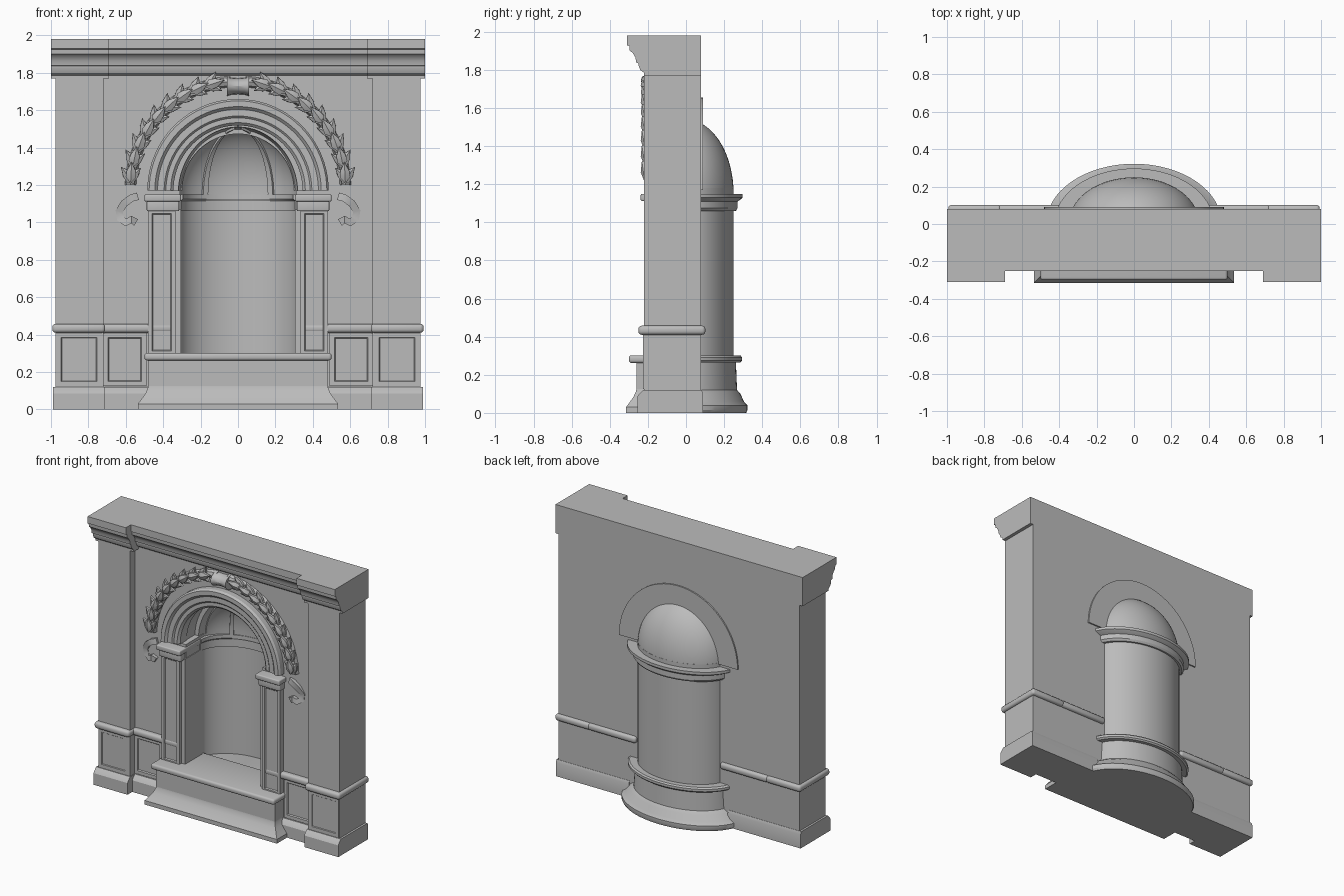
import bpy, bmesh
from math import sin, cos, pi, radians
from mathutils import Matrix, Vector

cube = bpy.data.objects.get("Cube")
if cube:
    bpy.data.objects.remove(cube)

stone = bpy.data.materials.new("grey stone")
stone.use_nodes = True
GREY = (0.5, 0.5, 0.5, 1)
stone.diffuse_color = GREY
stone.node_tree.nodes["Principled BSDF"].inputs["Base Color"].default_value = GREY
parts = []


def finish(name, bm):
    bmesh.ops.recalc_face_normals(bm, faces=bm.faces)
    mesh = bpy.data.meshes.new(name)
    bm.to_mesh(mesh)
    bm.free()
    mesh.materials.append(stone)
    ob = bpy.data.objects.new(name, mesh)
    bpy.context.collection.objects.link(ob)
    parts.append(ob)
    return ob


def loft(name, rings):
    """Skin a row of closed cross-sections and cap both ends."""
    bm = bmesh.new()
    rows = [[bm.verts.new(p) for p in ring] for ring in rings]
    n = len(rows[0])
    for a, b in zip(rows, rows[1:]):
        for i in range(n):
            j = (i + 1) % n
            bm.faces.new((a[i], a[j], b[j], b[i]))
    bm.faces.new(rows[0])
    bm.faces.new(rows[-1])
    return finish(name, bm)


def box(name, x0, x1, y0, y1, z0, z1, panel=0, bevel=0):
    bm = bmesh.new()
    bmesh.ops.create_cube(bm, size=1)
    for v in bm.verts:
        v.co = ((x0, x1)[v.co.x > 0], (y0, y1)[v.co.y > 0], (z0, z1)[v.co.z > 0])
    bm.normal_update()
    if panel:
        front = [f for f in bm.faces if f.normal.y < -0.9]
        bmesh.ops.inset_individual(bm, faces=front, thickness=panel)
        bmesh.ops.inset_individual(bm, faces=front, thickness=0.008, depth=-0.008)
    if bevel:
        bmesh.ops.bevel(bm, geom=bm.edges[:], offset=bevel, segments=3,
                        profile=0.5, affect='EDGES')
    return finish(name, bm)


def prism_x(name, x0, x1, profile):
    return loft(name, [[(x, y, z) for y, z in profile] for x in (x0, x1)])


def pair(make, name, x0, x1, *args, **kw):
    make("left_" + name, x0, x1, *args, **kw)
    make("right_" + name, -x1, -x0, *args, **kw)


def niche_ring(name, profile, steps=32):
    """Sweep (offset, z) points round the half-oval niche plan."""
    angles = [pi * i / steps for i in range(steps + 1)]
    return loft(name, [[((.35 + s) * cos(t), (.25 + .6 * s) * sin(t), z)
                        for s, z in profile] for t in angles])


SPRING = 1.17

# Wall with an arched opening
arch = [(.35 * cos(pi * i / 32), SPRING + .36 * sin(pi * i / 32)) for i in range(33)]
outline = ([(.74, 0), (.74, 1.8), (-.74, 1.8), (-.74, 0), (-.31, 0), (-.31, SPRING)]
           + arch[::-1] + [(.31, SPRING), (.31, 0)])
loft("wall", [[(x, y, z) for x, z in outline] for y in (-.16, .08)])

# Corner piers, skirting and chair rail
pair(box, "pier", .72, .975, -.22, .08, .1, 1.8)
pair(box, "pier_lower_panel", .73, .97, -.225, 0, .125, .41, panel=.035)
pair(box, "wall_lower_panel", .49, .72, -.17, 0, .125, .41, panel=.035)


def skirting(front):
    return [(.09, 0), (front - .035, 0), (front - .035, .085), (front - .025, .1),
            (front - .005, .12), (.082, .12), (.09, .1)]


pair(prism_x, "pier_skirting", .715, .99, skirting(-.22))
pair(prism_x, "wall_skirting", .4, .72, skirting(-.165))
pair(box, "pier_rail", .71, .993, -.25, .102, .41, .458, bevel=.018)
pair(box, "wall_rail", .34, .73, -.195, .102, .41, .458, bevel=.018)


# Entablature, breaking forward over the piers
def cornice(shift):
    steps = [(-.22, 1.77), (-.22, 1.785), (-.24, 1.8), (-.25, 1.825), (-.25, 1.835),
             (-.262, 1.84), (-.265, 1.865), (-.28, 1.89), (-.295, 1.9), (-.297, 1.925),
             (-.31, 1.93), (-.31, 1.98)]
    return [(y + shift, z) for y, z in steps] + [(.08, 1.98), (.08, 1.77)]


pair(prism_x, "pier_cornice", .69, 1.0, cornice(0))
prism_x("wall_cornice", -.7, .7, cornice(.058))

# Niche shell: half-oval drum, half dome and back mouldings
niche_ring("niche_drum", [(0, .1), (0, 1.18), (-.03, 1.18), (-.03, .1)])
niche_ring("niche_floor", [(-.34, 0), (.11, 0), (.12, .015), (.12, .04), (.09, .06),
                           (.06, .1), (.03, .12), (.02, .27), (-.34, .29)])
niche_ring("niche_sill_ring", [(-.02, .265), (.06, .265), (.073, .275), (.073, .292),
                               (.06, .302), (-.02, .302)])
niche_ring("niche_impost", [(-.045, 1.06), (.02, 1.06), (.035, 1.075), (.035, 1.11),
                            (.06, 1.12), (.078, 1.13), (.078, 1.15), (-.055, 1.15),
                            (-.055, 1.125), (-.045, 1.115)])


def dome_point(t, e, grow):
    return ((.32 + grow) * cos(t) * cos(e), (.22 + grow) * sin(t) * cos(e),
            SPRING - .02 + (.36 + grow) * sin(e))


elev = [pi / 2 * i / 16 for i in range(16)] + [pi / 2 - .005]
loft("niche_dome", [[dome_point(pi * k / 32, e, .03) for e in elev]
                    + [dome_point(pi * k / 32, e, 0) for e in reversed(elev)]
                    for k in range(33)])
for side, t in (("left", radians(56)), ("right", radians(124))):
    loft(side + "_dome_rib", [[dome_point(t + w, e, g) for w, g in
                               ((-.05, .01), (-.05, -.012), (.05, -.012), (.05, .01))]
                              for e in elev[:-1]])


# Arch bands on the front and the back
def arch_band(name, profile):
    loft(name, [[(r * cos(pi * i / 40), y, SPRING + r * sin(pi * i / 40) * 1.01)
                 for r, y in profile] for i in range(41)])


arch_band("archivolt", [(.345, -.1), (.345, -.175), (.36, -.19), (.385, -.19),
                        (.395, -.2), (.43, -.2), (.445, -.215), (.475, -.215),
                        (.485, -.2), (.485, -.14)])
arch_band("back_arch_band", [(.3, .06), (.3, .09), (.48, .09), (.48, .06)])

# Jamb pilasters with stepped caps
pair(box, "jamb", .335, .48, -.2, -.1, .29, 1.07, panel=.03)
pair(box, "jamb_reveal", .305, .34, -.175, .02, .29, 1.07)
pair(box, "jamb_cap_lower", .315, .488, -.215, .02, 1.06, 1.115, bevel=.006)
pair(box, "jamb_cap_upper", .305, .5, -.238, .02, 1.112, 1.15, bevel=.008)

# Projecting sill and its flared foot
box("sill_slab", -.5, .5, -.3, .05, .262, .302, bevel=.014)
box("sill_body", -.48, .48, -.26, .05, .1, .27)
foot = [(.535, -.315, 0), (.535, -.315, .03), (.52, -.3, .05), (.495, -.275, .085),
        (.482, -.262, .115), (.48, -.26, .125)]
loft("sill_foot", [[(-x, y, z), (x, y, z), (x, .05, z), (-x, .05, z)]
                   for x, y, z in foot])


# Laurel garland
def add_leaf(bm, matrix, length, width):
    rim = [(0, 0), (.3, .5), (.6, .42), (1, 0), (.6, -.42), (.3, -.5)]
    low = [bm.verts.new(matrix @ Vector((u * length, v * width, 0))) for u, v in rim]
    top = [bm.verts.new(matrix @ Vector((u * length, v * width, .016))) for u, v in rim]
    peak = bm.verts.new(matrix @ Vector((.5 * length, 0, .03)))
    bm.faces.new(low)
    for i in range(6):
        j = (i + 1) % 6
        bm.faces.new((low[i], low[j], top[j], top[i]))
        bm.faces.new((top[i], top[j], peak))


STAND = Matrix.Rotation(pi / 2, 4, 'X')      # flat XY shapes turned to face the front
for name, sx in (("left", 1), ("right", -1)):
    bm = bmesh.new()
    for k in range(9):
        a = radians(3 + 8.6 * k)
        for splay, radius, lift in ((-42, .555, .178), (42, .60, .178), (0, .575, .2)):
            place = Matrix.Translation((radius * cos(a), -lift, SPRING + .01 + radius * sin(a)))
            turn = Matrix.Rotation(a + pi / 2 + radians(splay), 4, 'Z')
            tilt = Matrix.Rotation(radians(-8), 4, 'Y')
            add_leaf(bm, Matrix.Scale(sx, 4, (1, 0, 0)) @ place @ STAND @ turn @ tilt,
                     .115, .056)
    finish(name + "_laurel_leaves", bm)

    # Stem behind the leaves
    loft(name + "_laurel_stem",
         [[(sx * (.575 + .03 * cos(q)) * cos(a), -.16 - .035 * sin(q),
            SPRING + .01 + (.575 + .03 * cos(q)) * sin(a))
           for q in (0, pi / 4, pi / 2, 3 * pi / 4, pi)]
          for a in [radians(2 + 6 * k) for k in range(15)]])

    # Ribbon tail
    path = [(.535, 1.14), (.57, 1.13), (.61, 1.1), (.635, 1.06), (.628, 1.02),
            (.6, 1.0), (.57, 1.015), (.545, 1.0)]
    rings = []
    for i, (x, z) in enumerate(path):
        (xa, za), (xb, zb) = path[max(i - 1, 0)], path[min(i + 1, len(path) - 1)]
        n = Vector((zb - za, 0, xa - xb)).normalized() * .02
        wave = -.175 - .015 * sin(i * 1.3)
        c = Vector((x, wave, z))
        rings.append([(sx * p.x, p.y, p.z) for p in
                      (c - n, c + n, c + n + Vector((0, .03, 0)), c - n + Vector((0, .03, 0)))])
    loft(name + "_ribbon_tail", rings)

# Central knot binding both halves
loft("garland_knot", [[(x, -.16 - .07 * h * sin(q), 1.728 + .05 * h * cos(q))
                       for q in [pi * i / 8 for i in range(9)]]
                      for x, h in ((-.06, 1.05), (-.035, .9), (0, .85), (.035, .9), (.06, 1.05))])

# Smooth the curved parts, keep the edges crisp
bpy.ops.object.select_all(action='DESELECT')
for ob in parts:
    ob.select_set(True)
bpy.context.view_layer.objects.active = parts[0]
bpy.ops.object.shade_smooth_by_angle(angle=radians(30))
